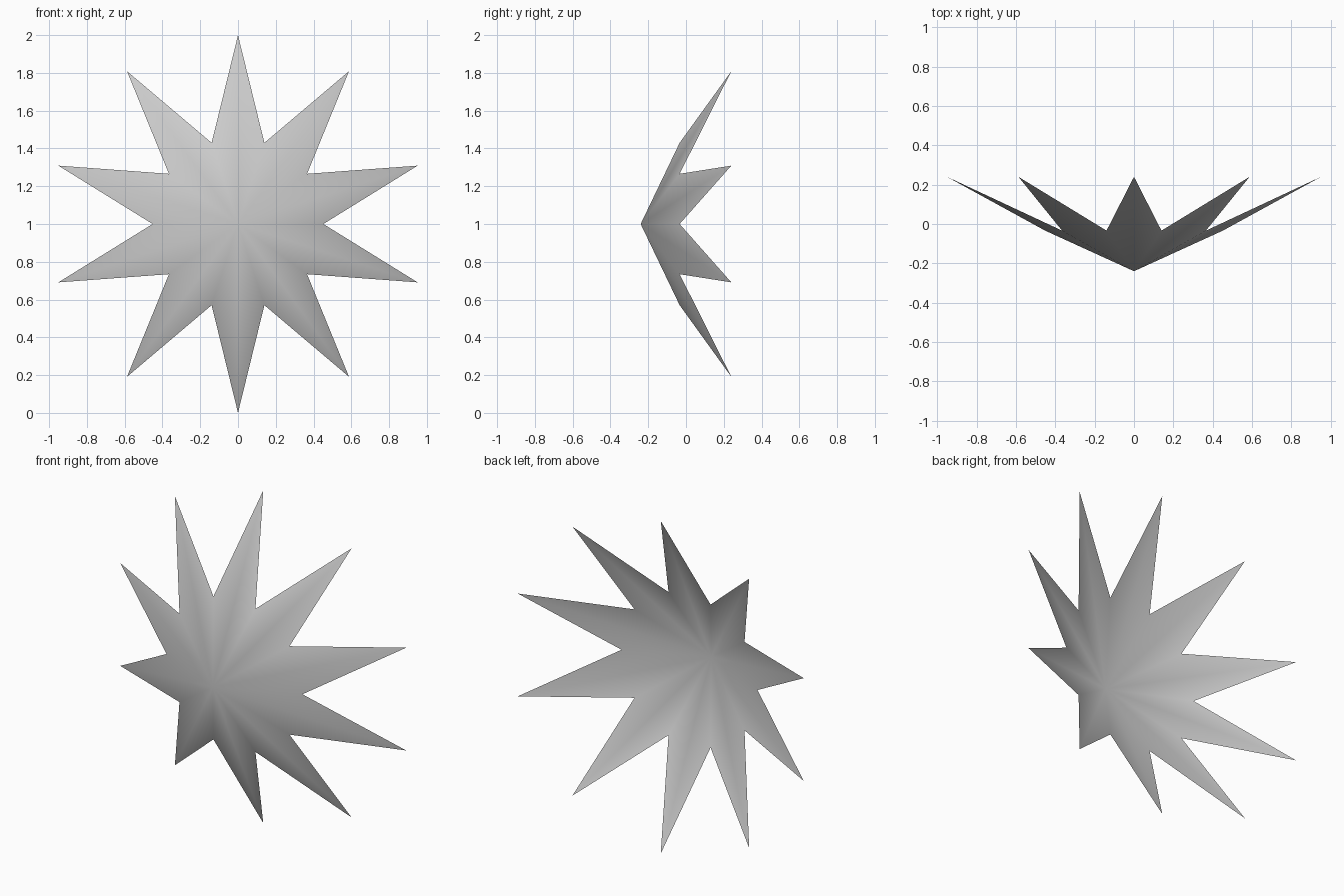
import bpy, bmesh, math

if "Cube" in bpy.data.objects:
    bpy.data.objects.remove(bpy.data.objects["Cube"])

POINTS = 10
R_TIP, R_NOTCH = 1.0, 0.452
Y_APEX, Y_TIP = -0.24, 0.24
CENTRE_Z = 1.0

# each ray is a flat kite, so the notches lie in the plane of the ray
slope = (Y_TIP - Y_APEX) / R_TIP
y_notch = Y_APEX + slope * R_NOTCH * math.cos(math.pi / POINTS)

# dished ten-pointed star: a fan of triangles around the apex
bm = bmesh.new()
apex = bm.verts.new((0, Y_APEX, CENTRE_Z))
rim = []
for i in range(POINTS * 2):
    a = i * math.pi / POINTS
    r, y = (R_NOTCH, y_notch) if i % 2 else (R_TIP, Y_TIP)
    rim.append(bm.verts.new((r * math.sin(a), y, CENTRE_Z + r * math.cos(a))))
for i, v in enumerate(rim):
    # wound so the normals face the front (-y)
    face = bm.faces.new((apex, rim[(i + 1) % len(rim)], v))
    face.smooth = True
bm.normal_update()
if bm.faces[:][0].normal.y > 0:
    bmesh.ops.reverse_faces(bm, faces=bm.faces[:])

mesh = bpy.data.meshes.new("star_shell")
bm.to_mesh(mesh)
bm.free()
star = bpy.data.objects.new("star_shell", mesh)
bpy.context.collection.objects.link(star)
